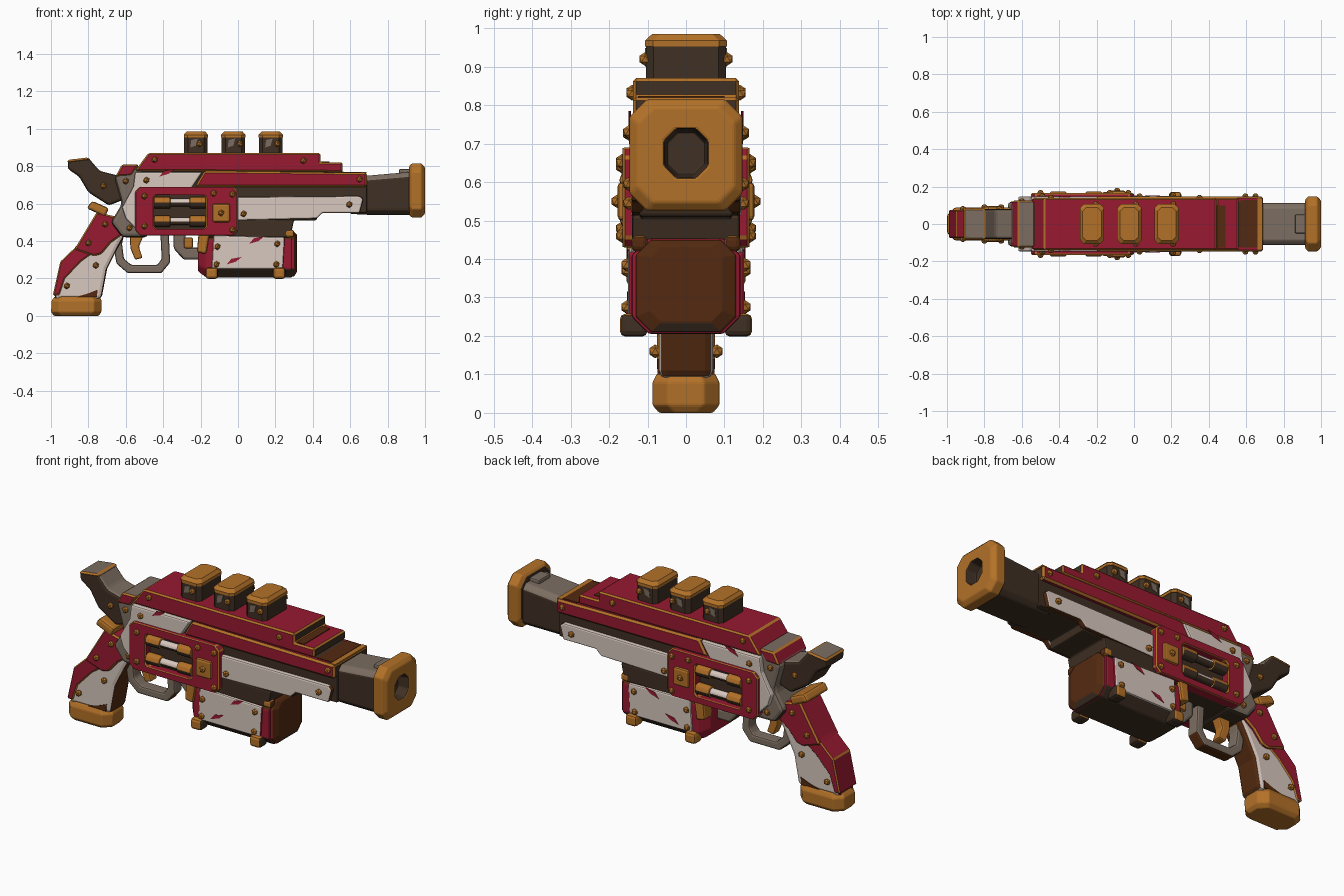
import bpy, bmesh, math
from mathutils import Matrix

if "Cube" in bpy.data.objects:
    bpy.data.objects.remove(bpy.data.objects["Cube"], do_unlink=True)


def colour(name, r, g, b):
    m = bpy.data.materials.new(name)
    m.use_nodes = True
    m.diffuse_color = (r, g, b, 1)
    m.node_tree.nodes["Principled BSDF"].inputs["Base Color"].default_value = (r, g, b, 1)
    return m


RED = colour("crimson paint", .31, .01, .03)
BRONZE = colour("bronze", .45, .165, .021)
BROWN = colour("dark brown metal", .05, .029, .017)
GREY = colour("worn grey metal", .2, .155, .12)
WHITE = colour("chalky white paint", .69, .58, .52)
RUST = colour("rust", .088, .023, .005)


def finish(name, bm, mats, rule=None, bevel=0, trim=False, mirror=False):
    """Turn a bmesh into an object; trim paints the bevelled edges with the last material."""
    bmesh.ops.recalc_face_normals(bm, faces=bm.faces)
    bm.normal_update()
    if rule:
        for f in bm.faces:
            f.material_index = rule(f)
    me = bpy.data.meshes.new(name)
    bm.to_mesh(me)
    bm.free()
    for m in mats:
        me.materials.append(m)
    ob = bpy.data.objects.new(name, me)
    bpy.context.collection.objects.link(ob)
    if mirror:
        mod = ob.modifiers.new("Mirror", 'MIRROR')
        mod.use_axis = (False, True, False)
    if bevel:
        mod = ob.modifiers.new("Bevel", 'BEVEL')
        mod.width = bevel
        mod.segments = 1 if trim else 2
        mod.limit_method = 'ANGLE'
        mod.angle_limit = math.radians(25)
        if trim:
            mod.material = len(mats) - 1


def slab(name, pts, y0, y1, mats, rule=None, bevel=.008, trim=False, mirror=False):
    """Side profile (x, z) extruded across y."""
    bm = bmesh.new()
    face = bm.faces.new([bm.verts.new((x, y0, z)) for x, z in pts])
    ext = bmesh.ops.extrude_face_region(bm, geom=[face])
    for v in ext["geom"]:
        if isinstance(v, bmesh.types.BMVert):
            v.co.y = y1
    finish(name, bm, mats, rule, bevel, trim, mirror)


def box(x0, x1, z0, z1):
    return [(x0, z0), (x1, z0), (x1, z1), (x0, z1)]


def octagon(a, b, ha, hb, c):
    """Rectangle with cut corners."""
    return [(a + sx * u, b + sz * v) for sx, sz, u, v in (
        (1, -1, ha, hb - c), (1, 1, ha, hb - c), (1, 1, ha - c, hb), (-1, 1, ha - c, hb),
        (-1, 1, ha, hb - c), (-1, -1, ha, hb - c), (-1, -1, ha - c, hb), (1, -1, ha - c, hb))]


def loft(name, rings, mats, rule=None, cap=True, **kw):
    """Skin a chain of eight-point rings."""
    bm = bmesh.new()
    loops = [[bm.verts.new(p) for p in r] for r in rings]
    for a, b in zip(loops, loops[1:]):
        for i in range(8):
            j = (i + 1) % 8
            bm.faces.new((a[i], a[j], b[j], b[i]))
    if cap:
        bm.faces.new(loops[0])
        bm.faces.new(loops[-1])
    finish(name, bm, mats, rule, **kw)


def xring(x, z, hw, hh, c):
    return [(x, u, v) for u, v in octagon(0, z, hw, hh, c)]


def yring(y, x, z, hw, hh, c):
    return [(u, y, v) for u, v in octagon(x, z, hw, hh, c)]


def zring(z, x, hw, hh, c):
    return [(u, v, z) for u, v in octagon(x, 0, hw, hh, c)]


def top_is(limit=.5):
    return lambda f: int(f.normal.z > limit)


def below_is(limit=.3):
    return lambda f: int(f.normal.z < -limit)


def front_is(f):
    return int(f.normal.x > .5)


# Central core and rear receiver
slab("core", [(-.52, .8), (.44, .8), (.69, .74), (.69, .55), (.43, .55), (.42, .51), (.3, .51),
              (.27, .43), (-.52, .43)], -.122, .122, [BROWN])
slab("receiver", [(-.66, .74), (-.62, .8), (-.5, .8), (-.48, .42), (-.62, .42), (-.68, .5), (-.62, .6)],
     -.12, .12, [GREY, BROWN], lambda f: int(f.normal.z < -.3 or f.normal.x > .5), bevel=.02)
slab("receiver_shoulder", [(-.655, .745), (-.62, .81), (-.53, .81), (-.57, .75)], -.125, .125,
     [RED, GREY, BRONZE], top_is(), bevel=.008, trim=True)

# Stepped red top cover with rust at its steps
slab("top_cover", [(-.55, .775), (-.48, .87), (.44, .87), (.44, .82), (.56, .82), (.56, .77)],
     -.138, .138, [RED, BROWN, BRONZE], front_is, trim=True)
slab("side_rail", [(-.23, .69), (-.18, .775), (.69, .765), (.69, .69)], -.148, .148,
     [RED, BROWN, BRONZE], front_is, bevel=.01, trim=True)
slab("step_rust_front", box(.57, .66, .763, .77), -.125, .128, [RUST], bevel=0)
slab("step_bronze_edge", box(.66, .688, .76, .768), -.138, .138, [BRONZE], bevel=0)
slab("step_rust_middle", box(.443, .49, .818, .824), -.125, .1, [RUST], bevel=0)

# White side panels
slab("rear_white_panel", [(-.55, .77), (-.19, .77), (-.25, .68), (-.5, .68), (-.52, .44), (-.6, .52),
                          (-.62, .58), (-.56, .69)], -.147, -.11, [WHITE], mirror=True)
slab("front_white_panel", [(-.01, .635), (.65, .64), (.67, .625), (.65, .55), (.45, .55), (.42, .52), (-.01, .51)],
     -.143, -.11, [WHITE, RUST], lambda f: int(f.normal.z < -.5 or f.normal.x > .5), mirror=True)

# Red side frame with shell holder
loft("side_frame", [yring(-.11, -.275, .56, .275, .13, .025), yring(-.165, -.275, .56, .275, .13, .025),
                    yring(-.165, -.31, .555, .14, .09, .015), yring(-.11, -.31, .555, .14, .09, .015)],
     [RED, BRONZE], cap=False, bevel=.006, trim=True, mirror=True)
for label, z in (("upper", .605), ("lower", .505)):
    for part, x, hw, r, mat in (("shell", -.31, .1, .022, WHITE), ("rear_cap", -.405, .043, .032, BRONZE),
                                ("front_cap", -.215, .043, .032, BRONZE)):
        bm = bmesh.new()
        bmesh.ops.create_cone(bm, cap_ends=True, segments=8, radius1=r, radius2=r, depth=2 * hw,
                              matrix=Matrix.Translation((x, -.142, z)) @ Matrix.Rotation(math.pi / 2, 4, 'Y'))
        finish(label + "_" + part, bm, [mat, BROWN], below_is(), bevel=.006, mirror=True)
slab("square_bolt_plate", box(-.137, -.043, .5, .6), -.178, -.15, [BRONZE], mirror=True, bevel=.012)

# Barrel and hollow muzzle
loft("barrel", [xring(.6, .645, .11, .1, .025), xring(.7, .645, .112, .105, .025), xring(.93, .655, .112, .115, .025)],
     [BROWN, GREY], top_is(), bevel=.008)
slab("front_sight", box(.86, .93, .75, .785), -.05, .05, [GREY])
loft("muzzle", [xring(.915, .67, .13, .13, .05), xring(.93, .67, .147, .145, .045), xring(.98, .67, .147, .145, .045),
                xring(1, .67, .125, .123, .04), xring(1, .675, .057, .064, .032), xring(.94, .675, .05, .056, .028)],
     [BRONZE, BROWN], lambda f: int(f.calc_center_median().x < .99 and abs(f.calc_center_median().y) < .08
                                    and abs(f.calc_center_median().z - .67) < .08), bevel=.006)

# Three boxes on top, with worn side patches
for i, x in enumerate((-.225, -.025, .175)):
    loft(f"top_box_{i + 1}", [zring(.86, x, .063, .104, .02), zring(.96, x, .063, .104, .02)], [BROWN])
    loft(f"top_box_cap_{i + 1}", [zring(.953, x, .065, .106, .02), zring(.968, x, .065, .106, .02),
                                  zring(.985, x, .05, .088, .02)], [BRONZE])
    slab(f"top_box_patch_{i + 1}", [(x - .03, .9), (x, .91), (x + .01, .948), (x - .025, .94)], -.107, -.1,
         [GREY], bevel=0, mirror=True)

# Underslung magazine
loft("magazine", [xring(-.215, .33, .09, .09, .03), xring(-.17, .33, .142, .125, .045), xring(.29, .33, .142, .125, .045)],
     [RED, RUST, BROWN], lambda f: 2 if f.normal.z < -.5 else int(f.normal.z > .5), bevel=.008)


# Magazine front: rust plate, bronze side strips, red flanks, dark underside
def magazine_front_colour(f):
    n = f.normal
    if abs(n.y) > .4 and abs(n.z) < .25:
        return 1 if n.x > .2 else 3
    return 2 if n.z < -.3 else 0


loft("magazine_front", [xring(.27, .33, .13, .12, .04), xring(.3, .33, .13, .12, .04), xring(.315, .335, .095, .1, .03)],
     [RUST, BRONZE, BROWN, RED], magazine_front_colour, bevel=.004)
slab("magazine_white_panel", [(-.14, .25), (.24, .25), (.25, .42), (-.13, .43)], -.151, -.13, [WHITE, RED],
     front_is, mirror=True)
slab("magazine_neck", [(-.17, .42), (.28, .42), (.3, .515), (-.15, .52)], -.14, .14, [BROWN])
for part, x, z, hx, hz in (("rear_foot", -.14, .228, .033, .03), ("front_foot", .22, .228, .033, .03)):
    slab("magazine_" + part, box(x - hx, x + hx, z - hz, z + hz), -.172, -.1, [BRONZE, BROWN],
         lambda f: int(f.normal.x > .5 or f.normal.z < -.5), mirror=True, bevel=.015)
slab("magazine_rear_clamp", [(-.22, .34), (-.17, .33), (-.15, .45), (-.21, .45)], -.155, -.08, [BRONZE],
     mirror=True, bevel=.012)
slab("magazine_front_clamp", box(.25, .3, .42, .46), -.142, -.1, [BRONZE, RUST], front_is, mirror=True, bevel=.012)
slab("magazine_link", [(-.345, .44), (-.345, .36), (-.29, .3), (-.18, .3), (-.18, .365), (-.26, .365),
                       (-.28, .385), (-.28, .44)], -.035, .035, [GREY, BROWN], below_is(), bevel=.014)
slab("link_clip", box(-.29, -.24, .36, .42), -.05, .05, [BRONZE], bevel=.012)

# Trigger and guard
slab("trigger_guard", [(-.655, .45), (-.668, .385), (-.65, .28), (-.59, .228), (-.41, .228), (-.363, .285),
                       (-.37, .44), (-.415, .44), (-.408, .305), (-.43, .272), (-.57, .272), (-.61, .305),
                       (-.62, .385), (-.605, .45)], -.034, .034, [GREY, RUST], below_is(), bevel=.01)
slab("trigger", [(-.58, .44), (-.5, .44), (-.53, .37), (-.51, .31), (-.55, .3), (-.575, .36)], -.028, .028, [BRONZE])

# Hammer
slab("hammer", [(-.91, .835), (-.8, .845), (-.74, .775), (-.64, .75), (-.59, .63), (-.69, .59), (-.8, .66),
                (-.85, .745), (-.91, .785)], -.08, .08, [BROWN, GREY], top_is(.3), bevel=.014)
slab("hammer_tip", [(-.912, .833), (-.8, .847), (-.785, .832), (-.912, .815)], -.083, .083, [GREY, BRONZE],
     bevel=.016, trim=True)
slab("grip_collar", [(-.81, .575), (-.78, .615), (-.69, .575), (-.71, .53)], -.095, .095, [BRONZE], bevel=.014)


# Grip: white sides, red back, rusty front
def grip_colour(f):
    return 1 if f.normal.x < -.5 else 2 if f.normal.x > .5 else 0


slab("grip", [(-.76, .54), (-.62, .53), (-.6, .44), (-.645, .36), (-.7, .25), (-.73, .09), (-.985, .09),
              (-.94, .28), (-.86, .38)], -.07, .07, [WHITE, RED, RUST], grip_colour, bevel=.02)
slab("grip_rust_patch", [(-.87, .1), (-.755, .1), (-.75, .14), (-.8, .12)], -.074, .074, [RUST], bevel=0)
slab("grip_upper_cover", [(-.755, .555), (-.63, .525), (-.61, .44), (-.68, .39), (-.73, .33), (-.77, .32),
                          (-.875, .355)], -.087, .087, [RED, BRONZE], trim=True)
slab("grip_lower_cover", [(-.85, .385), (-.77, .34), (-.84, .29), (-.925, .2), (-.955, .11), (-.99, .11), (-.95, .29)],
     -.076, .076, [RED, BRONZE], bevel=.006, trim=True)
loft("grip_base", [zring(0, -.865, .12, .07, .04), zring(.02, -.865, .134, .087, .04),
                   zring(.08, -.863, .134, .087, .04), zring(.103, -.86, .12, .075, .04)], [BRONZE], bevel=.005)

# Paint chips on the white panels
for i, (x, z, y) in enumerate(((-.02, .29, .153), (.1, .4, .153), (-.38, .76, .149))):
    slab(f"paint_chip_{i + 1}", [(x - .04, z - .015), (x + .01, z), (x + .04, z + .025), (x - .015, z + .015)],
         -y, -y + .006, [RED], bevel=0, mirror=True)

# Rivets, grouped by their distance from the centre plane
rivets = {
    .14: [(-.445, .835), (.35, .83)],
    .148: [(-.49, .725), (.65, .73), (.595, .595), (.03, .545)],
    .166: [(-.5, .64), (-.5, .48), (-.03, .65), (-.03, .46), (-.13, .655)],
    .178: [(-.09, .55)],
    .153: [(-.11, .37), (.21, .385), (-.115, .275), (.205, .275)],
    .106: [(-.205, .92), (.01, .92), (.21, .92)],
    .08: [(-.72, .695), (-.915, .16), (-.76, .27)],
    .09: [(-.71, .49), (-.8, .39)],
    .122: [(-.58, .47), (-.6, .72)],
}
bm = bmesh.new()
for y, spots in rivets.items():
    for x, z in spots:
        bmesh.ops.create_icosphere(bm, subdivisions=1, radius=.018, matrix=Matrix.Translation((x, -y, z)))
finish("rivets", bm, [BRONZE], mirror=True)
